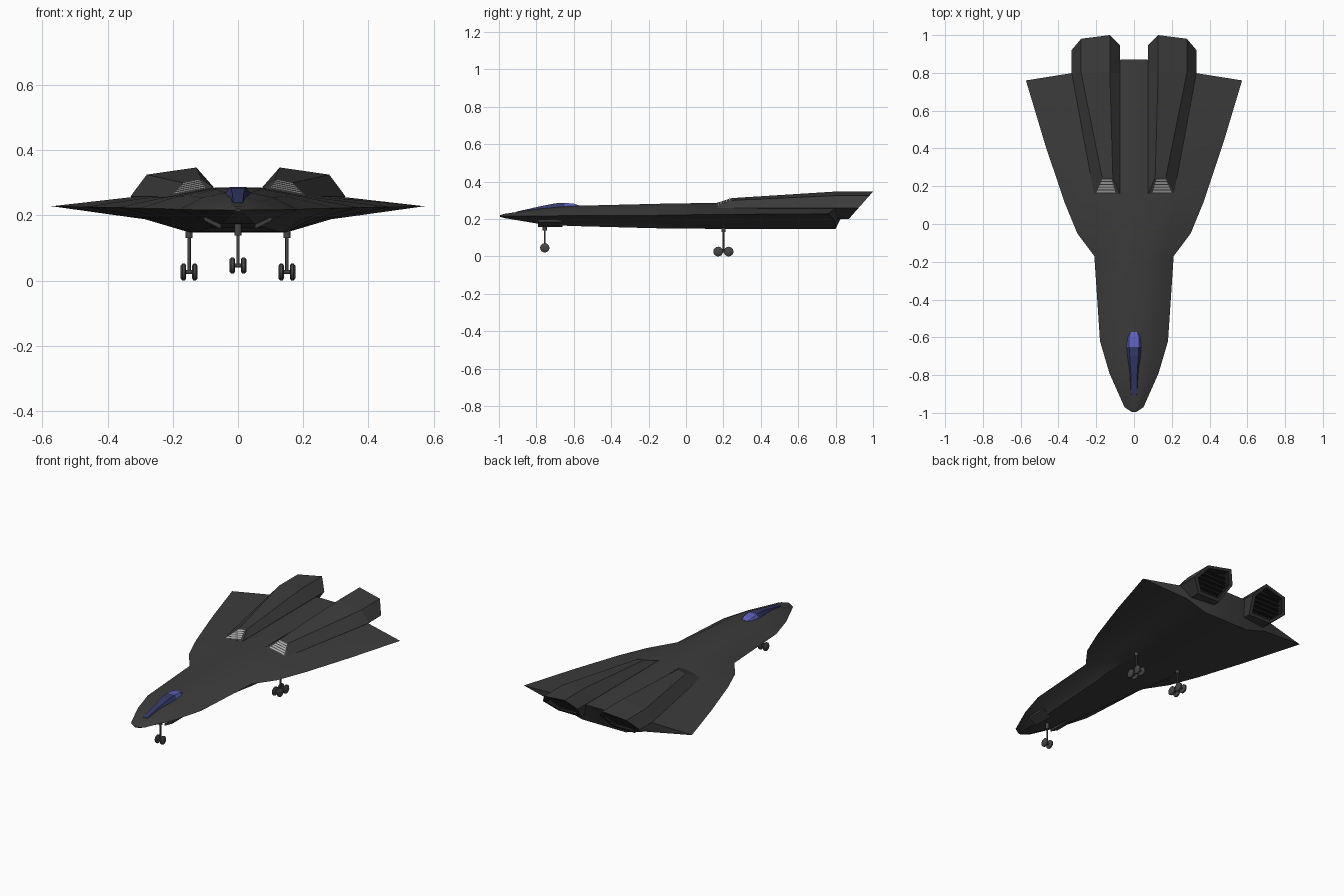
import bpy, bmesh, math
from mathutils import Vector

if "Cube" in bpy.data.objects:
    bpy.data.objects.remove(bpy.data.objects["Cube"])


def material(name, r, g, b):
    m = bpy.data.materials.new(name)
    m.diffuse_color = (r, g, b, 1)
    m.use_nodes = True
    m.node_tree.nodes["Principled BSDF"].inputs["Base Color"].default_value = m.diffuse_color
    return m


HULL = material("charcoal hull", 0.045, 0.045, 0.045)
DARK = material("nozzle black", 0.014, 0.014, 0.014)
GRILLE = material("light grey grille", 0.42, 0.42, 0.42)
GLASS = material("dark blue glass", 0.035, 0.042, 0.14)
GLASS2 = material("bright blue glass", 0.11, 0.12, 0.5)
GEAR = material("gear grey", 0.06, 0.06, 0.06)


def build(name, verts, faces, mats, smooth=None):
    me = bpy.data.meshes.new(name)
    me.from_pydata([tuple(v) for v in verts], [], faces)
    bm = bmesh.new()
    bm.from_mesh(me)
    bmesh.ops.remove_doubles(bm, verts=bm.verts, dist=1e-5)
    bmesh.ops.recalc_face_normals(bm, faces=bm.faces)
    bm.to_mesh(me)
    bm.free()
    ob = bpy.data.objects.new(name, me)
    bpy.context.collection.objects.link(ob)
    for m in mats:
        me.materials.append(m)
    if smooth:
        bpy.ops.object.select_all(action='DESELECT')
        ob.select_set(True)
        bpy.context.view_layer.objects.active = ob
        bpy.ops.object.shade_smooth_by_angle(angle=math.radians(smooth))
    return ob


def loft(rings):
    """Closed rings of equal length to vertices and quads, without caps."""
    n = len(rings[0])
    verts = [p for r in rings for p in r]
    faces = [(k * n + i, k * n + (i + 1) % n, (k + 1) * n + (i + 1) % n, (k + 1) * n + i)
             for k in range(len(rings) - 1) for i in range(n)]
    return verts, faces


def cylinder(name, p, q, r, mat, sides=12):
    p, q = Vector(p), Vector(q)
    rot = (q - p).to_track_quat('Z', 'Y')
    rings = [[c + rot @ Vector((r * math.cos(2 * math.pi * i / sides),
                                r * math.sin(2 * math.pi * i / sides), 0))
              for i in range(sides)] for c in (p, q)]
    v, f = loft(rings)
    f += [tuple(range(sides)), tuple(range(sides, 2 * sides))]
    return build(name, v, f, [mat], 40)


# Hull: y, edge half width, edge z, top half width, top z, bulge, bottom half width, bottom z
STATIONS = [(-0.995, 0.012, 0.216, 0.004, 0.220, 0.001, 0.005, 0.212),
            (-0.97, 0.05, 0.217, 0.012, 0.228, 0.002, 0.02, 0.205),
            (-0.79, 0.13, 0.217, 0.025, 0.254, 0.008, 0.05, 0.175),
            (-0.62, 0.18, 0.218, 0.04, 0.270, 0.010, 0.08, 0.163),
            (-0.17, 0.21, 0.220, 0.07, 0.281, 0.010, 0.12, 0.151),
            (-0.05, 0.30, 0.222, 0.07, 0.284, 0.006, 0.14, 0.149),
            (0.12, 0.37, 0.224, 0.07, 0.285, 0.002, 0.15, 0.148),
            (0.42, 0.47, 0.226, 0.07, 0.285, 0.0, 0.15, 0.148),
            (0.76, 0.572, 0.228, 0.07, 0.285, 0.0, 0.15, 0.148)]
rings = []
for k, (y, ew, ez, tw, tz, bulge, bw, bz) in enumerate(STATIONS):
    half = [(0, y, tz), (tw, y, tz), ((tw + ew) / 2, y, (tz + ez) / 2 + bulge), (ew, y, ez),
            (bw + 0.32 * (ew - bw), y, bz + 0.5 * (ez - bz)), (bw, y, bz), (0, y, bz)]
    if k == len(STATIONS) - 1:      # swept trailing edge
        half = [(x, yy, z) for (x, _, z), yy in
                zip(half, (0.87, 0.87, 0.80, 0.76, 0.80, 0.80, 0.80))]
    rings.append(half + [(-x, yy, z) for x, yy, z in half[5:0:-1]])
verts, faces = loft(rings)
n, b = len(rings[0]), len(verts) - len(rings[0])
faces.append(tuple(range(n)))
faces += [(b, b + 1, b + 5, b + 6), (b + 1, b + 2, b + 4, b + 5), (b + 2, b + 3, b + 4),
          (b, b + 11, b + 7, b + 6), (b + 11, b + 10, b + 8, b + 7), (b + 10, b + 9, b + 8)]
build("hull", verts, faces, [HULL], 25)

# Engine nacelles: hexagonal lofts with raked nozzle, recessed rear and intake grille
FRONT = [(0.212, 0.16, 0.258), (0.168, 0.245, 0.300), (0.112, 0.245, 0.312),
         (0.075, 0.16, 0.285), (0.10, 0.18, 0.22), (0.19, 0.18, 0.22)]
HEX = [(0.33, 0.258), (0.28, 0.325), (0.128, 0.347), (0.075, 0.287), (0.11, 0.2), (0.26, 0.2)]


def rake(z):
    return 0.87 + (z - 0.2) * 0.885


for s, side in ((1, "right"), (-1, "left")):
    def flip(points):
        return [Vector((s * x, y, z)) for x, y, z in points]
    cx, cz = 0.197, 0.27
    inner = [(cx + (x - cx) * 0.82, cz + (z - cz) * 0.82) for x, z in HEX]
    sections = [FRONT, [(x, 0.8, z) for x, z in HEX],
                [(x, rake(z), z) for x, z in HEX],
                [(x, rake(z), z) for x, z in inner],
                [(x, rake(z) - 0.04, z) for x, z in inner]]
    v, f = loft([flip(r) for r in sections])
    f += [(0, 1, 2, 3), (0, 3, 4, 5), tuple(range(24, 30))]
    ob = build(side + "_nacelle", v, f, [HULL, DARK])
    for p in ob.data.polygons:      # inside of the nozzle
        if p.center.y > 0.86 and all(abs(abs(ob.data.vertices[i].co.x) - cx) < 0.112
                                     for i in p.vertices) and p.normal.y > -0.9:
            if all(any(abs(abs(ob.data.vertices[i].co.x) - q[0]) < 1e-4 for q in inner)
                   for i in p.vertices):
                p.material_index = 1

    # Nozzle slats
    for k in range(6):
        z = 0.222 + k * 0.018
        w = 0.098 - abs(z - cz) * 0.6
        x0, x1, y = cx - w, cx + w, rake(z) - 0.025
        ring = [[(x, y - 0.02, z - 0.002), (x, y, z - 0.002), (x, y, z + 0.002),
                 (x, y - 0.02, z + 0.002)] for x in (x0, x1)]
        v, f = loft([flip(r) for r in ring])
        build(f"{side}_nozzle_slat_{k}", v, f + [(0, 1, 2, 3), (4, 5, 6, 7)], [DARK])

    # Intake grille: light strips laid on the sloping front face
    o0, o1, i1, i0 = flip(FRONT[:4])
    nrm = (i0 - o0).cross(o1 - o0).normalized()
    nrm = nrm if nrm.z > 0 else -nrm
    v, f = [], []
    for k in range(5):
        t0, t1 = 0.1 + k * 0.175, 0.1 + k * 0.175 + 0.115
        for t, u in ((t0, 0.07), (t0, 0.85), (t1, 0.85), (t1, 0.07)):
            v.append(o0.lerp(o1, t).lerp(i0.lerp(i1, t), u) + nrm * 0.003)
        f.append(tuple(range(4 * k, 4 * k + 4)))
    ob = build(side + "_intake_grille", v, f, [GRILLE])
    if ob.data.polygons[0].normal.z < 0:
        ob.data.flip_normals()

    # Slanted bay door beside the nose gear
    ring = [[(0.052, y, 0.158), (0.105, y, 0.185), (0.105, y, 0.197), (0.052, y, 0.172)]
            for y in (-0.79, -0.66)]
    v, f = loft([flip(r) for r in ring])
    build(side + "_nose_bay_door", v, f + [(0, 1, 2, 3), (4, 5, 6, 7)], [HULL])

# Canopy: narrow faceted strip, brighter pane at the rear
rings = []
for y, w, z in ((-0.905, 0.018, 0.240), (-0.78, 0.022, 0.268), (-0.70, 0.028, 0.284),
                (-0.65, 0.032, 0.287), (-0.60, 0.033, 0.282), (-0.572, 0.022, 0.273)):
    rings.append([(w * 1.25, y, z - 0.022), (w * 0.8, y, z), (-w * 0.8, y, z),
                  (-w * 1.25, y, z - 0.022)])
v, f = loft(rings)
ob = build("canopy", v, f + [(0, 1, 2, 3), (20, 21, 22, 23)], [GLASS, GLASS2])
for p in ob.data.polygons:
    p.material_index = int(p.center.y > -0.65)


# Landing gear: strut, socket, axles and paired wheels
def landing_gear(name, x, y, z, r, top, axles):
    cylinder(name + "_strut", (x, y, z), (x, y, top), 0.005, GEAR)
    cylinder(name + "_socket", (x, y, top - 0.03), (x, y, top + 0.01), 0.011, GEAR)
    if len(axles) > 1:
        cylinder(name + "_bogie", (x, y + axles[0], z), (x, y + axles[1], z), 0.005, GEAR)
    for k, dy in enumerate(axles):
        cylinder(f"{name}_axle_{k}", (x - 0.02, y + dy, z), (x + 0.02, y + dy, z), 0.006, GEAR)
        for s in (-1, 1):
            rings = [[(x + s * dx, y + dy + rr * math.cos(a * math.pi / 8),
                       z + rr * math.sin(a * math.pi / 8)) for a in range(16)]
                     for dx, rr in ((0.009, r * 0.75), (0.013, r), (0.021, r), (0.026, r * 0.75))]
            v, f = loft(rings)
            f += [tuple(range(16)), tuple(range(48, 64))]
            build(f"{name}_wheel_{k}_{'r' if s > 0 else 'l'}", v, f, [GEAR], 40)


landing_gear("nose_gear", 0, -0.755, 0.046, 0.025, 0.168, [0])
for s, side in ((1, "right"), (-1, "left")):
    landing_gear(side + "_main_gear", s * 0.15, 0.2, 0.026, 0.026, 0.16, [-0.028, 0.028])
